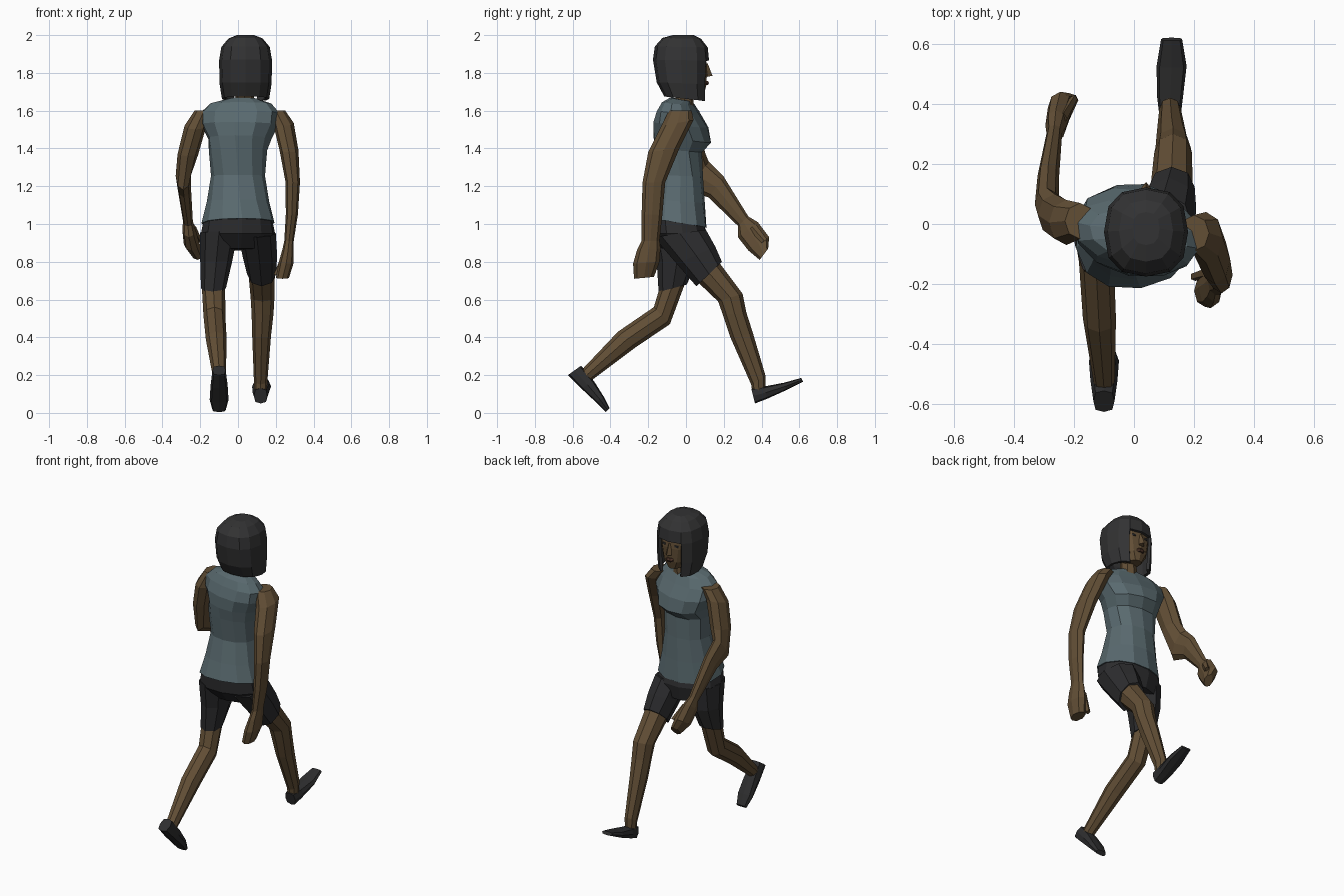
import bpy, bmesh, math
from mathutils import Vector, Matrix


def material(name, rgb):
    m = bpy.data.materials.new(name)
    m.diffuse_color = (*rgb, 1)
    return m


SKIN = material("brown skin", (0.122, 0.077, 0.036))
SHIRT = material("slate shirt", (0.100, 0.143, 0.158))
SHORTS = material("charcoal shorts", (0.026, 0.026, 0.028))
HAIR = material("black hair", (0.032, 0.032, 0.033))
SHOE = material("black shoe", (0.027, 0.027, 0.028))
LIPS = material("dark lips", (0.075, 0.035, 0.022))


def loft(name, mat, rings, n=8, power=1.0, cut=None, caps=True):
    """Skin rings of (x, half width, back y, back z, front y, front z, yaw)."""
    bm = bmesh.new()
    loops = []
    for x, a, y0, z0, y1, z1, *yaw in rings:
        c = Vector((x, (y0 + y1) / 2, (z0 + z1) / 2))
        v = Vector((0, (y1 - y0) / 2, (z1 - z0) / 2))
        rot = Matrix.Rotation(math.radians(yaw[0] if yaw else 0), 3, 'Z')
        loop = []
        for i in range(n):
            t = 2 * math.pi * i / n
            p, q = (math.copysign(abs(s) ** power, s) if abs(s) > 1e-6 else 0
                    for s in (math.cos(t), math.sin(t)))
            loop.append(bm.verts.new(c + rot @ (Vector((a * p, 0, 0)) + v * q)))
        loops.append(loop)
    for lo, hi in zip(loops, loops[1:]):
        for i in range(n):
            j = (i + 1) % n
            bm.faces.new((lo[i], lo[j], hi[j], hi[i]))
    if caps:
        bm.faces.new(loops[0])
    bm.faces.new(loops[-1])
    bmesh.ops.recalc_face_normals(bm, faces=bm.faces)
    if cut:
        bmesh.ops.delete(bm, geom=[f for f in bm.faces if cut(f.calc_center_median())],
                         context='FACES')
    me = bpy.data.meshes.new(name)
    bm.to_mesh(me)
    bm.free()
    me.materials.append(mat)
    ob = bpy.data.objects.new(name, me)
    bpy.context.collection.objects.link(ob)
    return ob


# Sleeveless shirt, twisted between hips and shoulders
loft("shirt", SHIRT, [
    (0.0, .195, -.215, 1.03, .11, .98, 8),
    (0.0, .165, -.185, 1.13, .10, 1.11, 4),
    (0.0, .143, -.15, 1.26, .09, 1.25, 0),
    (0.0, .155, -.165, 1.40, .085, 1.38, -5),
    (0.01, .170, -.175, 1.47, .135, 1.43, -10),
    (0.01, .210, -.17, 1.54, .115, 1.51, -12),
    (0.01, .212, -.145, 1.60, .07, 1.58, -12),
    (0.015, .165, -.12, 1.645, .04, 1.63, -12),
    (0.03, .08, -.085, 1.67, .03, 1.65, -10)], n=12, power=.9)

# Shorts
loft("shorts_hips", SHORTS, [
    (0.0, .185, -.205, 1.035, .10, .99, 8),
    (0.0, .198, -.20, .95, .11, .95, 8),
    (0.0, .15, -.13, .87, .09, .86, 8)], n=12, power=.9)
loft("shorts_left_leg", SHORTS, [
    (-.10, .10, -.19, .96, .08, .95),
    (-.115, .085, -.155, .80, .06, .81),
    (-.13, .066, -.145, .64, .005, .68)])
loft("shorts_right_leg", SHORTS, [
    (.10, .10, -.17, .93, .105, .97),
    (.115, .092, -.05, .79, .155, .88),
    (.125, .077, .055, .67, .19, .80)])

# Bare legs
loft("left_leg", SKIN, [
    (-.13, .062, -.14, .66, 0, .70),
    (-.125, .058, -.17, .56, -.085, .47),
    (-.115, .055, -.36, .43, -.27, .345),
    (-.10, .036, -.545, .235, -.49, .18),
    (-.10, .033, -.565, .21, -.51, .16)])
loft("right_leg", SKIN, [
    (.125, .07, .065, .69, .18, .79),
    (.13, .063, .17, .59, .30, .63),
    (.13, .058, .195, .52, .32, .53),
    (.125, .05, .235, .40, .355, .42),
    (.12, .036, .345, .15, .42, .20),
    (.12, .033, .355, .09, .42, .11)])

# Shoes, sole to upper
loft("left_shoe", SHOE, [
    (-.10, .035, -.625, .20, -.555, .25),
    (-.10, .045, -.555, .13, -.485, .165),
    (-.10, .05, -.475, .055, -.435, .085),
    (-.10, .035, -.425, .005, -.405, .025)], power=.65)
loft("right_shoe", SHOE, [
    (.12, .035, .365, .05, .345, .13),
    (.12, .043, .43, .075, .415, .14),
    (.125, .05, .53, .12, .52, .16),
    (.125, .035, .62, .165, .61, .185)], power=.65)

# Arms
loft("left_arm", SKIN, [
    (-.18, .05, -.05, 1.60, .07, 1.60),
    (-.225, .058, -.07, 1.50, .08, 1.54),
    (-.265, .055, -.04, 1.36, .10, 1.38),
    (-.29, .04, .01, 1.18, .12, 1.33),
    (-.285, .036, .12, 1.14, .20, 1.25),
    (-.265, .026, .275, .99, .33, 1.04)])
loft("right_arm", SKIN, [
    (.20, .05, -.09, 1.60, .03, 1.60),
    (.24, .055, -.13, 1.52, .04, 1.55),
    (.27, .05, -.20, 1.38, -.035, 1.40),
    (.29, .038, -.23, 1.22, -.11, 1.22),
    (.285, .032, -.235, 1.05, -.125, 1.05),
    (.27, .025, -.235, .91, -.14, .91)])

# Hands with thumbs
loft("left_hand", SKIN, [
    (-.265, .026, .275, .99, .33, 1.04),
    (-.26, .035, .275, .93, .38, 1.01),
    (-.245, .042, .33, .86, .44, .93),
    (-.215, .03, .39, .81, .435, .87)])
loft("left_thumb", SKIN, [
    (-.24, .018, .33, .97, .37, 1.0),
    (-.20, .012, .40, .90, .43, .92)], n=5)
loft("right_hand", SKIN, [
    (.27, .025, -.235, .91, -.14, .91),
    (.265, .03, -.26, .86, -.135, .87),
    (.255, .04, -.28, .79, -.14, .80),
    (.235, .035, -.275, .71, -.17, .72)])
loft("right_thumb", SKIN, [
    (.25, .018, -.18, .84, -.14, .84),
    (.20, .013, -.19, .73, -.16, .74)], n=5)

# Neck and head
loft("neck", SKIN, [(.03, .055, -.06, 1.60, .04, 1.60), (.04, .045, -.05, 1.74, .04, 1.72)])
loft("head", SKIN, [
    (.04, .04, -.03, 1.69, .095, 1.685),
    (.04, .078, -.06, 1.74, .108, 1.735),
    (.04, .10, -.09, 1.82, .112, 1.82),
    (.04, .105, -.09, 1.92, .10, 1.92)], n=12, power=.85)

# Nose, mouth and eyes
loft("nose", SKIN, [
    (.04, .02, .09, 1.775, .14, 1.785),
    (.04, .009, .09, 1.85, .115, 1.85)], n=4)
loft("mouth", LIPS, [
    (.04, .022, .09, 1.735, .118, 1.735),
    (.04, .028, .09, 1.747, .124, 1.747),
    (.04, .018, .09, 1.758, .118, 1.758)], n=6)
for side, s in (("left", -1), ("right", 1)):
    loft(side + "_eye", HAIR, [
        (.04 + s * .043, .016, .08, 1.833, .109, 1.833),
        (.04 + s * .043, .016, .08, 1.843, .108, 1.843)], n=6)

# Bobbed hair, open around the face below the fringe
hair = loft("hair", HAIR, [
    (.04, .125, -.115, 1.675, .112, 1.65),
    (.04, .138, -.155, 1.75, .115, 1.74),
    (.04, .140, -.175, 1.87, .122, 1.865),
    (.04, .128, -.165, 1.94, .115, 1.935),
    (.04, .09, -.125, 1.985, .08, 1.98),
    (.04, .045, -.07, 2.0, .04, 2.0)], n=12, power=.8, caps=False,
    cut=lambda c: c.y > .07 and abs(c.x - .04) < .09 and c.z < 1.87)
shell = hair.modifiers.new("thickness", 'SOLIDIFY')
shell.thickness = .018
shell.offset = -1
